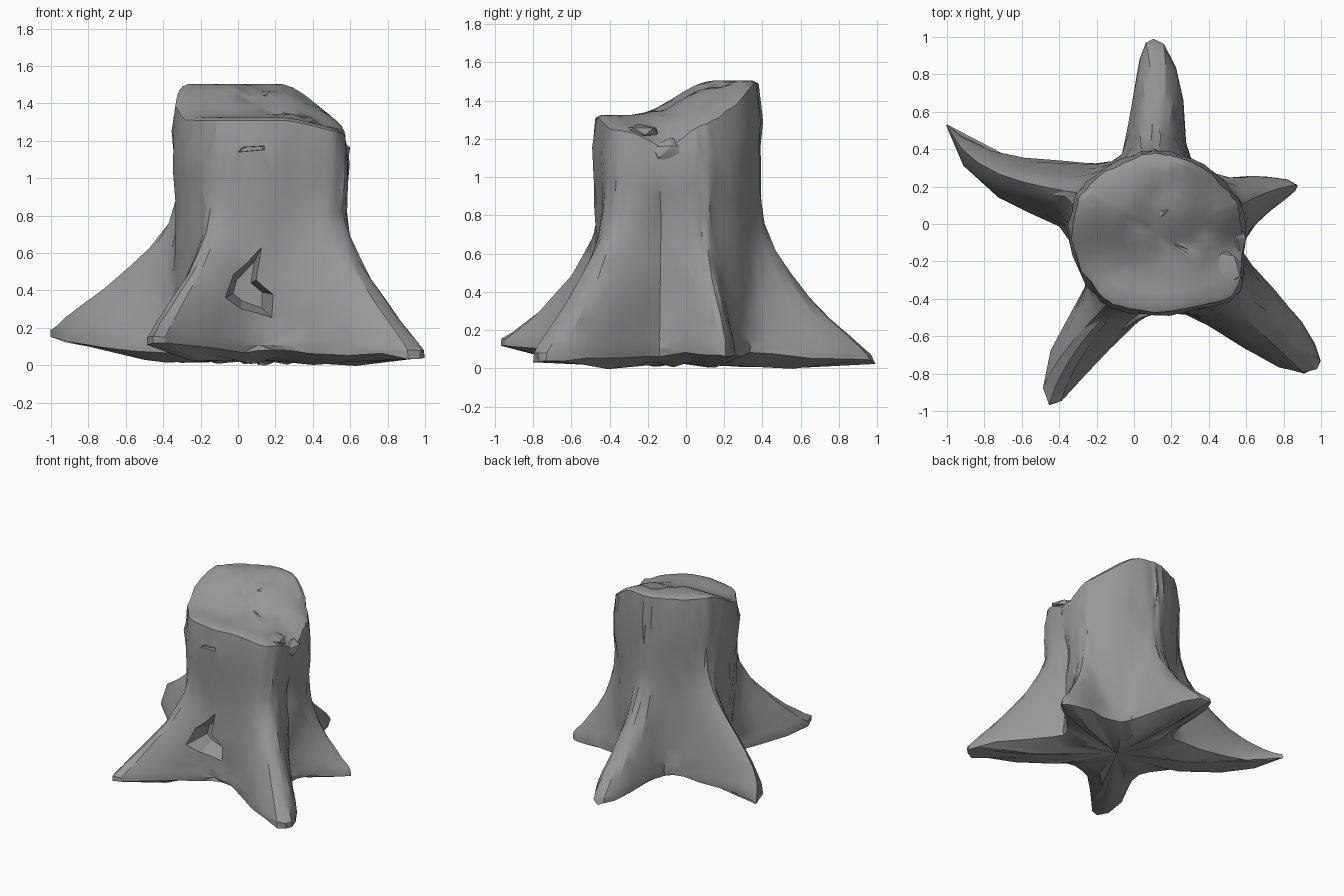
import bpy, bmesh, math, random
from mathutils import Vector

random.seed(4)
if "Cube" in bpy.data.objects:
    bpy.data.objects.remove(bpy.data.objects["Cube"])

bark = bpy.data.materials.new("grey_wood")
bark.use_nodes = True
GREY = (0.31, 0.31, 0.31, 1)
bark.diffuse_color = GREY
bark.node_tree.nodes["Principled BSDF"].inputs["Base Color"].default_value = GREY

CX, CY = 0.12, -0.055
# roots: tip x, tip y, half width, bluntness, lift of tip, sideways bend, steepness
ROOTS = [
    (0.89, 0.21, 0.19, 1.5, 0.0, 0.03, 2.1),
    (0.1, 1.0, 0.155, 2.4, -0.04, -0.03, 2.15),
    (-1.02, 0.56, 0.2, 1.4, 0.08, 0.13, 1.75),
    (-0.46, -0.99, 0.15, 2.2, 0.05, -0.05, 1.9),
    (0.99, -0.785, 0.19, 2.3, -0.03, 0.0, 1.65),
]
LEVELS = [0.075, 0.11, 0.15, 0.2, 0.28, 0.38, 0.5, 0.62, 0.76, 0.92, 1.1, 1.3, 1.5]


def step(v, lo, hi):
    t = min(1, max(0, (v - lo) / (hi - lo)))
    return t * t * (3 - 2 * t)


def wrap(a):
    return (a + math.pi) % (2 * math.pi) - math.pi


def trunk_radius(a, z):
    """Trunk outline with a slight waist, a front corner and two long grooves."""
    r = 1 / math.hypot(math.cos(a) / 0.45, math.sin(a) / 0.415)
    r += 0.065 * math.exp(-(wrap(a + 0.62) / 0.3) ** 2)
    r *= 1 + 0.05 * step(z, 0.8, 1.25) - 0.05 * step(z, 1.35, 1.5)
    for centre, depth in ((-0.2, 0.04), (-2.75, 0.025)):
        fade = 1 - step(z, 1.0, 1.3)
        r -= depth * fade * math.exp(-(wrap(a - centre) / 0.13) ** 2)
    return r


def outline(a, z):
    """Radius of trunk and roots, softly merged."""
    base = trunk_radius(a, z)
    t = min(1, max(0, (z - 0.09) / 1.04))
    total = base ** 8
    for x, y, w, p, lift, bend, steep in ROOTS:
        d = wrap(a - math.atan2(y - CY, x - CX))
        if abs(d) < 1.5:
            inner = 0.86 * base
            length = inner + (math.hypot(x - CX, y - CY) - inner) * (1 - t) ** steep
            width = w * (1.1 - 0.2 * t)
            r = ((math.cos(d) / length) ** p + (abs(math.sin(d)) / width) ** p) ** (-1 / p)
            total += r ** 8
    return total ** 0.125


def top_height(x, y):
    """Slanted, broken top surface."""
    back = step(y, -0.28, 0.15)
    h = 1.31 + 0.18 * back - (0.07 + 0.15 * back) * step(x, 0.22, 0.62)
    h -= 0.1 * math.exp(-((x - 0.58) / 0.13) ** 2 - ((y + 0.1) / 0.12) ** 2)
    return h


def make_object(name, bm):
    bmesh.ops.recalc_face_normals(bm, faces=bm.faces)
    mesh = bpy.data.meshes.new(name)
    bm.to_mesh(mesh)
    bm.free()
    mesh.materials.append(bark)
    ob = bpy.data.objects.new(name, mesh)
    bpy.context.collection.objects.link(ob)
    return ob


# angles are packed closely around each root
angles = []
tips = [math.atan2(r[1] - CY, r[0] - CX) % (2 * math.pi) for r in ROOTS]
for i, a in enumerate(tips):
    gap = (tips[(i + 1) % len(tips)] - a) % (2 * math.pi)
    for s in (0, 0.04, 0.09, 0.15, 0.25, 0.37, 0.5, 0.63, 0.75, 0.85, 0.91, 0.96):
        angles.append((a + gap * s, i if s < 0.5 else (i + 1) % len(tips)))

# stump body: stacked rings from the ground to the rim
bm = bmesh.new()
rings = []
for k, level in enumerate(LEVELS):
    ring = []
    for a, near in angles:
        x, y, w, p, lift, bend, steep = ROOTS[near]
        r = outline(a, level) * (0.985 if k == 0 else 1)
        s = min(1, max(0, (r - 0.45) / (math.hypot(x - CX, y - CY) - 0.45)))
        r += random.uniform(-0.008, 0.008)
        turn = a + bend * 4 * s * (1 - s)
        px, py = CX + r * math.cos(turn), CY + r * math.sin(turn)
        rim = top_height(px, py)
        z = level + (rim - 1.5) * (level / 1.5) ** 2
        z += lift * s ** 1.5
        if k == 0:
            z += random.uniform(-0.015, 0.01)
        ring.append(bm.verts.new((px, py, z)))
    rings.append(ring)

# broken top: rings shrinking inward with a sunken heart
for f in (0.93, 0.76, 0.58, 0.4, 0.2):
    ring = []
    for v in rings[len(LEVELS) - 1]:
        x, y = CX + (v.co.x - CX) * f, CY + (v.co.y - CY) * f
        heart = math.hypot((x - 0.22) / 0.23, (y - 0.04) / 0.22)
        z = top_height(x, y) + 0.015 - 0.035 * (1 - step(heart, 0.75, 1.05))
        ring.append(bm.verts.new((x, y, z)))
    rings.append(ring)

n = len(angles)
for lower, upper in zip(rings, rings[1:]):
    for i in range(n):
        j = (i + 1) % n
        bm.faces.new((lower[i], lower[j], upper[j], upper[i]))

# underside: sags below the root edges towards the middle
inner = [bm.verts.new((CX + (v.co.x - CX) * 0.6, CY + (v.co.y - CY) * 0.6,
                       0.3 * v.co.z + 0.015 * math.sin(5 * i)))
         for i, v in enumerate(rings[0])]
under = bm.verts.new((CX, CY, 0.03))
crown = bm.verts.new((CX, CY, top_height(CX, CY) - 0.02))
for i in range(n):
    j = (i + 1) % n
    bm.faces.new((rings[0][j], rings[0][i], inner[i], inner[j]))
    bm.faces.new((inner[j], inner[i], under))
    bm.faces.new((rings[-1][i], rings[-1][j], crown))
bmesh.ops.triangulate(bm, faces=bm.faces)
stump = make_object("stump", bm)


def cut(name, outline_xz, y_front, y_back, shrink, shift):
    """Hollow made from a tapered prism."""
    cb = bmesh.new()
    mx = sum(p[0] for p in outline_xz) / len(outline_xz)
    mz = sum(p[1] for p in outline_xz) / len(outline_xz)
    front = [cb.verts.new((x, y_front, z)) for x, z in outline_xz]
    back = [cb.verts.new((mx + (x - mx) * shrink + shift, y_back, mz + (z - mz) * shrink))
            for x, z in outline_xz]
    cb.faces.new(front)
    cb.faces.new(back[::-1])
    for i in range(len(front)):
        j = (i + 1) % len(front)
        cb.faces.new((front[j], front[i], back[i], back[j]))
    ob = make_object(name, cb)
    ob.hide_render = True
    ob.hide_viewport = True
    mod = stump.modifiers.new(name, "BOOLEAN")
    mod.operation = "DIFFERENCE"
    mod.solver = "EXACT"
    mod.object = ob


# hollow between the front roots, and a small slit above it
cut("hollow_cutter", [(0.16, 0.7), (-0.03, 0.5), (-0.07, 0.36), (0.02, 0.28),
                      (0.24, 0.2), (0.24, 0.37), (0.12, 0.47)], -0.58, -0.36, 0.5, -0.04)
cut("slit_cutter", [(-0.04, 1.13), (0.0, 1.17), (0.17, 1.18), (0.17, 1.15)],
    -0.6, -0.455, 0.6, 0.0)


def splinter(name, centre, size, turn):
    """Rough broken block of wood."""
    sb = bmesh.new()
    bmesh.ops.create_icosphere(sb, subdivisions=1, radius=0.5)
    for v in sb.verts:
        p = Vector((v.co.x * size[0], v.co.y * size[1], v.co.z * size[2]))
        p *= random.uniform(0.9, 1.15)
        c, s = math.cos(turn), math.sin(turn)
        v.co = Vector(centre) + Vector((p.x * c - p.y * s, p.x * s + p.y * c, p.z))
    return make_object(name, sb)


# torn pieces on the broken side and the heart of the top
parts = [
    stump,
    splinter("hanging_splinter", (0.55, -0.08, 1.13), (0.1, 0.26, 0.14), 0.1),
    splinter("rim_splinter", (0.48, -0.24, 1.24), (0.2, 0.22, 0.08), -0.4),
    splinter("heart_splinter", (0.17, 0.07, 1.43), (0.1, 0.05, 0.06), 0.5),
]

bpy.ops.object.select_all(action="DESELECT")
for ob in parts:
    ob.select_set(True)
bpy.context.view_layer.objects.active = stump
bpy.ops.object.shade_smooth_by_angle(angle=math.radians(28))
